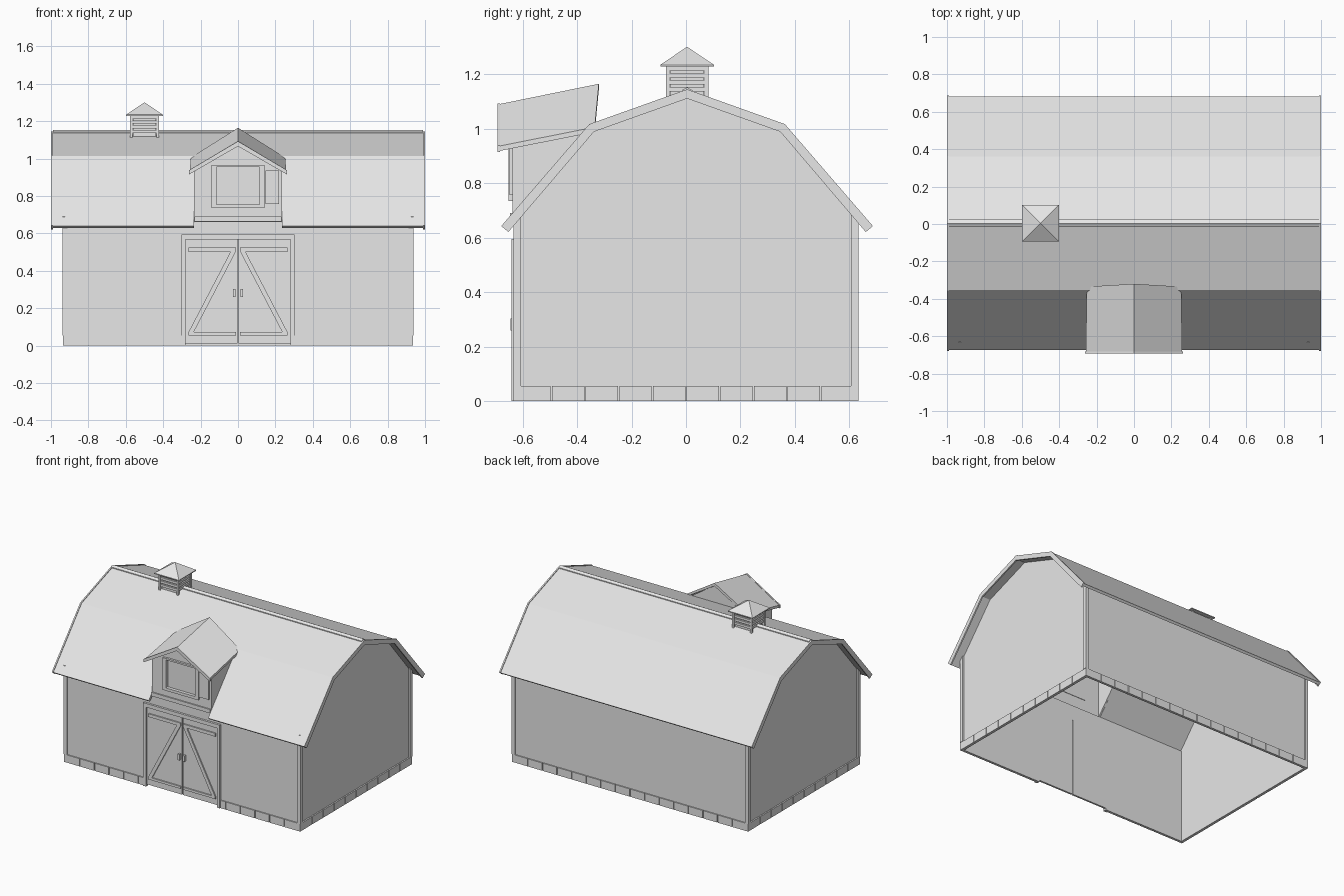
import bpy, bmesh, math
from mathutils import Vector

if "Cube" in bpy.data.objects:
    bpy.data.objects.remove(bpy.data.objects["Cube"])

grey = bpy.data.materials.new("plain grey")
grey.diffuse_color = (0.8, 0.8, 0.8, 1)
grey.use_nodes = True
grey.node_tree.nodes["Principled BSDF"].inputs["Base Color"].default_value = grey.diffuse_color


def finish(name, bm):
    bmesh.ops.recalc_face_normals(bm, faces=bm.faces)
    me = bpy.data.meshes.new(name)
    bm.to_mesh(me)
    bm.free()
    me.materials.append(grey)
    ob = bpy.data.objects.new(name, me)
    bpy.context.collection.objects.link(ob)
    return ob


def loft(name, first, last):
    """Solid between two matching outlines."""
    bm = bmesh.new()
    a = [bm.verts.new(p) for p in first]
    b = [bm.verts.new(p) for p in last]
    bm.faces.new(a)
    bm.faces.new(b)
    for i in range(len(a)):
        j = (i + 1) % len(a)
        bm.faces.new((a[i], a[j], b[j], b[i]))
    return finish(name, bm)


def prism_x(name, yz, x0, x1):
    return loft(name, [(x0, y, z) for y, z in yz], [(x1, y, z) for y, z in yz])


def prism_y(name, xz, y0, y1):
    return loft(name, [(x, y0, z) for x, z in xz], [(x, y1, z) for x, z in xz])


def box(name, x0, x1, y0, y1, z0, z1):
    return prism_x(name, [(y0, z0), (y1, z0), (y1, z1), (y0, z1)], x0, x1)


# Gambrel roof: outer and inner lines from eave to ridge
C = 0.004
outer = [(0.678, 0.64), (0.357, 1.013), (0, 1.14)]
inner = [(0.664, 0.628), (0.347, 0.997), (0, 1.121)]
board = [(0.656, 0.621), (0.342, 0.989), (0, 1.111)]
rim = [(0.682, 0.643), (0.359, 1.017), (0, 1.145)]


def at(p, s):
    return (C + s * p[0], p[1])


def gambrel(line):
    return [at(p, -1) for p in line] + [at(p, 1) for p in line[-2::-1]]


D = 0.235  # half width of the dormer
prism_x("roof_upper", [at(p, -1) for p in outer[1:]] + [at(outer[1], 1), at(inner[1], 1)]
        + [at(p, -1) for p in inner[:0:-1]], -0.992, 0.992)
lower = outer[:2] + inner[1::-1]
prism_x("roof_lower_back", [at(p, 1) for p in lower], -0.992, 0.992)
for s in (-1, 1):
    prism_x("roof_lower_front", [at(p, -1) for p in lower], s * D, s * 0.992)
    # Boards along the roof ends
    prism_x("roof_end_board", gambrel(rim) + gambrel(board)[::-1], s * 0.99, s * 1.0)
prism_x("ridge_cap", [(C - 0.019, 1.136), (C - 0.019, 1.142), (C, 1.152),
                      (C + 0.019, 1.142), (C + 0.019, 1.136), (C, 1.14)], -0.99, 0.99)

# Walls
W, L, T = 0.625, 0.925, 0.01
box("back_wall", -L, L, W - T, W, 0, 0.672)
top = [at(p, -1) for p in inner[1:]] + [at(inner[1], 1)]
gable = [(-W, 0), (-W, 0.672)] + top + [(W, 0.672), (W, 0)]
for s in (-1, 1):
    prism_x("gable_wall", gable, s * (L - T), s * L)
    box("front_wall", s * 0.28, s * L, -W, -W + T, 0, 0.672)
    for t in (-1, 1):
        # Corner boards wrap each corner
        y0, y1 = t * 0.605, t * (W + 0.008)
        box("corner_board_side", s * L, s * (L + 0.012), y0, y1, 0.055, 0.69)
        box("corner_board_front", s * 0.912, s * (L + 0.012), t * W, y1, 0.055, 0.672)
        box("corner_stone", s * 0.915, s * (L + 0.01), t * 0.612, t * (W + 0.008), 0, 0.055)
box("wall_above_door", -0.28, 0.28, -W, -W + T, 0.565, 0.672)

# Foundation stones
n, step, gap = 16, 0.1155, 0.0025
for i in range(n):
    a = (i - n / 2) * step + gap
    b = a + step - 2 * gap
    box("back_stone", a, b, W, W + 0.008, 0, 0.055)
    if b < -0.3 or a > 0.3:
        box("front_stone", a, b, -W - 0.008, -W, 0, 0.055)
for s in (-1, 1):
    box("front_stone_by_door", s * 0.30, s * 0.344, -W - 0.008, -W, 0, 0.055)
    for i in range(10):
        a = (i - 5) * 0.1235 + gap
        box("side_stone", s * L, s * (L + 0.01), a, a + 0.1235 - 2 * gap, 0, 0.055)

# Double door with rails, diagonal braces and handles
F = -W - 0.012
for s in (-1, 1):
    box("door_leaf", s * 0.003, s * 0.28, -W - 0.003, -W + T, 0.012, 0.565)
    box("door_jamb", s * 0.28, s * 0.303, F - 0.003, -W, 0, 0.595)
    for z0, z1 in ((0.502, 0.525), (0.055, 0.072)):
        box("door_rail", s * 0.01, s * 0.265, F, -W, z0, z1)
    prism_y("door_brace", [(s * 0.012, 0.502), (s * 0.04, 0.502),
                           (s * 0.265, 0.072), (s * 0.237, 0.072)], F, -W)
    box("door_handle", s * 0.013, s * 0.027, F - 0.008, -W, 0.26, 0.303)
box("door_header", -0.28, 0.28, F - 0.003, -W, 0.568, 0.595)

# Dormer walls around the hatch opening
Y0, Y1 = -0.637, -0.625
box("dormer_sill_wall", -D, D, Y0, Y1, 0.66, 0.755)
prism_y("dormer_gable", [(-D, 0.93), (-0.115, 0.93), (-0.115, 0.955), (0.115, 0.955),
                         (0.115, 0.93), (D, 0.93), (0, 1.08)], Y0, Y1)
for s in (-1, 1):
    box("dormer_front_wall", s * 0.115, s * D, Y0, Y1, 0.755, 0.93)
    prism_x("dormer_side_wall", [(Y0, 0.66), (Y0, 0.932), (-0.335, 0.995), (-0.335, 1.0)],
            s * (D - T), s * D)
box("dormer_ledge", -0.232, 0.232, -0.646, Y0, 0.663, 0.69)
prism_y("dormer_back_gable", [(-0.215, 1.0), (0.215, 1.0), (0, 1.145)], -0.345, -0.335)

# Dormer roof: slopes rising toward the ridge of the barn
for s in (-1, 1):
    loft("dormer_roof",
         [(0, -0.688, 1.09), (s * 0.258, -0.688, 0.936), (s * 0.258, -0.688, 0.918), (0, -0.688, 1.068)],
         [(0, -0.32, 1.165), (s * 0.252, -0.335, 1.006), (s * 0.252, -0.335, 0.988), (0, -0.32, 1.143)])
    prism_y("dormer_front_board", [(0, 1.093), (s * 0.262, 0.938), (s * 0.262, 0.915), (0, 1.066)],
            -0.692, -0.682)

# Hatch frame, panel and shutter
for s in (-1, 1):
    box("hatch_frame_side", s * 0.115, s * 0.142, -0.652, Y0, 0.735, 0.965)
box("hatch_frame_top", -0.115, 0.115, -0.652, Y0, 0.955, 0.967)
box("hatch_frame_bottom", -0.115, 0.115, -0.652, Y0, 0.735, 0.755)
box("hatch_panel", -0.115, 0.115, -0.629, -0.622, 0.755, 0.955)
box("hatch_shutter", 0.146, 0.22, -0.647, Y0, 0.757, 0.937)

# Cupola: posts, louvres and pyramid cap
X, H = -0.5, 0.078
box("cupola_core", X - 0.062, X + 0.062, C - 0.062, C + 0.062, 1.09, 1.228)
for s in (-1, 1):
    for t in (-1, 1):
        box("cupola_post", X + s * 0.064, X + s * H, C + t * 0.064, C + t * H, 1.1, 1.235)
    for z in (1.137, 1.162, 1.187, 1.212):
        box("cupola_louvre_front", X - 0.064, X + 0.064, C + s * 0.06, C + s * 0.073, z, z + 0.017)
        box("cupola_louvre_side", X + s * 0.06, X + s * 0.073, C - 0.064, C + 0.064, z, z + 0.017)
box("cupola_eave", X - 0.098, X + 0.098, C - 0.098, C + 0.098, 1.229, 1.235)
bm = bmesh.new()
bmesh.ops.create_cone(bm, cap_ends=True, segments=4, radius1=0.098 * math.sqrt(2), radius2=0, depth=0.066)
bmesh.ops.remove_doubles(bm, verts=bm.verts, dist=1e-4)
# Turn the square base so its sides follow the walls
if min(abs(v.co.x) for v in bm.verts if v.co.z < 0) < 0.01:
    c = math.sqrt(0.5)
    for v in bm.verts:
        v.co = Vector((c * (v.co.x - v.co.y), c * (v.co.x + v.co.y), v.co.z))
bmesh.ops.translate(bm, verts=bm.verts, vec=(X, C, 1.235 + 0.033))
finish("cupola_cap", bm)
